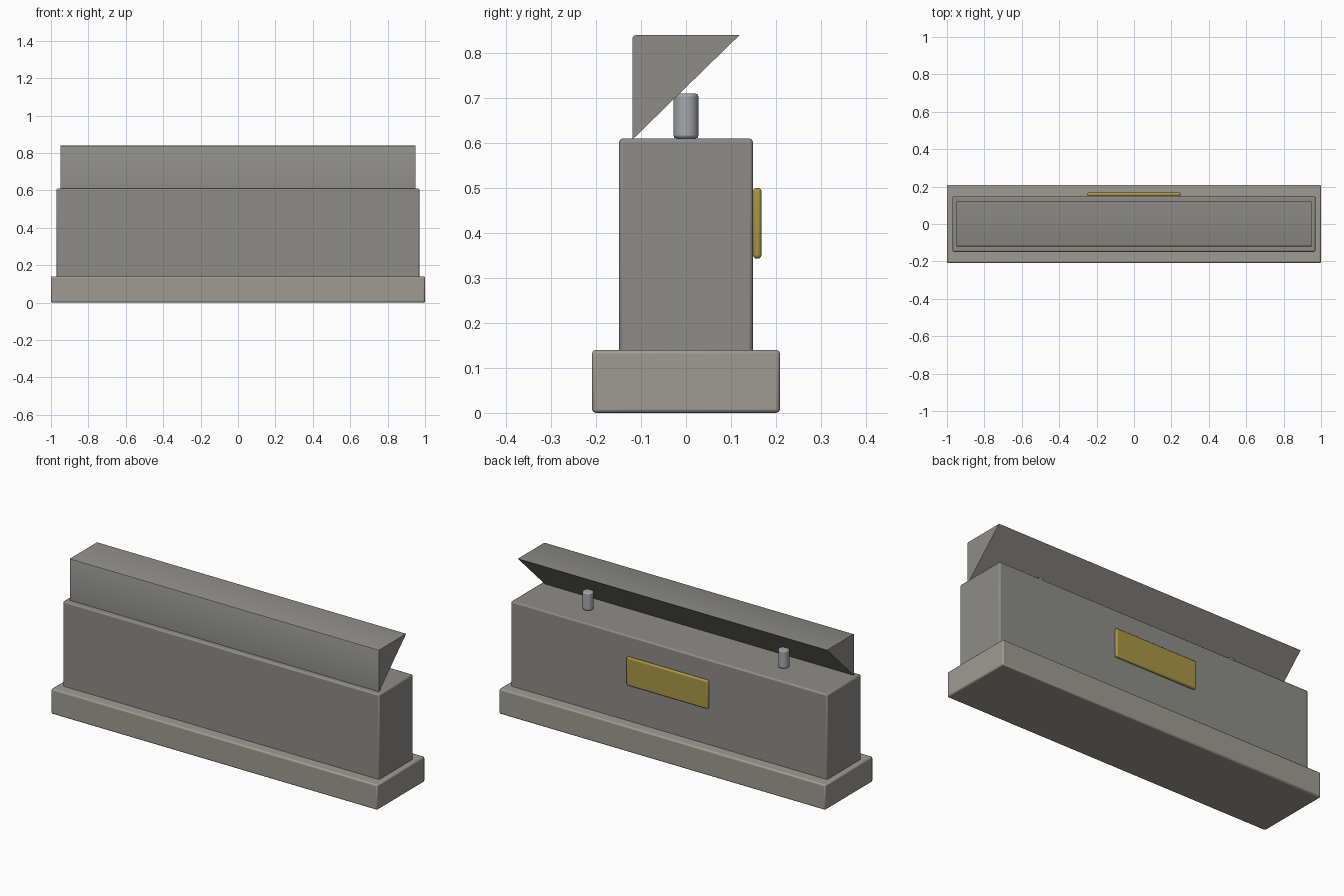
import bpy, bmesh, math

if "Cube" in bpy.data.objects:
    bpy.data.objects.remove(bpy.data.objects["Cube"])


def material(name, rgb):
    m = bpy.data.materials.new(name)
    m.diffuse_color = (*rgb, 1)
    m.use_nodes = True
    m.node_tree.nodes["Principled BSDF"].inputs["Base Color"].default_value = m.diffuse_color
    return m


stone = material("grey_stone", (0.27, 0.265, 0.25))
pale_stone = material("pale_stone", (0.34, 0.33, 0.29))
steel = material("steel", (0.38, 0.39, 0.41))
brass = material("brass", (0.40, 0.31, 0.06))


def finish(bm, name, mat, bevel=0.0, segments=2):
    bmesh.ops.recalc_face_normals(bm, faces=bm.faces)
    me = bpy.data.meshes.new(name)
    bm.to_mesh(me)
    bm.free()
    me.materials.append(mat)
    ob = bpy.data.objects.new(name, me)
    bpy.context.collection.objects.link(ob)
    if bevel:
        mod = ob.modifiers.new("soft_edges", 'BEVEL')
        mod.width, mod.segments = bevel, segments
        mod.limit_method, mod.angle_limit = 'ANGLE', math.radians(40)
    bpy.ops.object.select_all(action='DESELECT')
    ob.select_set(True)
    bpy.context.view_layer.objects.active = ob
    bpy.ops.object.shade_smooth_by_angle(angle=math.radians(35))
    return ob


def box(name, lo, hi, mat, bevel, segments=2):
    bm = bmesh.new()
    bmesh.ops.create_cube(bm, size=1)
    for v in bm.verts:
        v.co = [(a + b) / 2 + c * (b - a) for a, b, c in zip(lo, hi, v.co)]
    return finish(bm, name, mat, bevel, segments)


# Plinth and main block
box("plinth", (-1, -0.209, 0), (1, 0.209, 0.14), pale_stone, 0.008)
box("main_block", (-0.97, -0.149, 0.13), (0.97, 0.149, 0.61), stone, 0.008)

# Brass plate on the back
box("plate", (-0.25, 0.149, 0.343), (0.25, 0.168, 0.5), brass, 0.008, 3)

# Overhanging wedge: triangular profile extruded along x
bm = bmesh.new()
profile = [(-0.119, 0.608), (-0.119, 0.834), (-0.117, 0.838), (-0.112, 0.84), (0.119, 0.84)]
face = bm.faces.new([bm.verts.new((-0.948, y, z)) for y, z in profile])
new = bmesh.ops.extrude_face_region(bm, geom=[face])["geom"]
bmesh.ops.translate(bm, vec=(1.896, 0, 0),
                    verts=[g for g in new if isinstance(g, bmesh.types.BMVert)])
finish(bm, "wedge_top", stone)

# Two support pins under the wedge
for side, x in (("left", -0.6), ("right", 0.6)):
    bm = bmesh.new()
    bmesh.ops.create_cone(bm, cap_ends=True, segments=24, radius1=0.028, radius2=0.028, depth=0.1)
    bmesh.ops.translate(bm, vec=(x, 0, 0.66), verts=bm.verts)
    finish(bm, side + "_pin", steel, 0.007)
